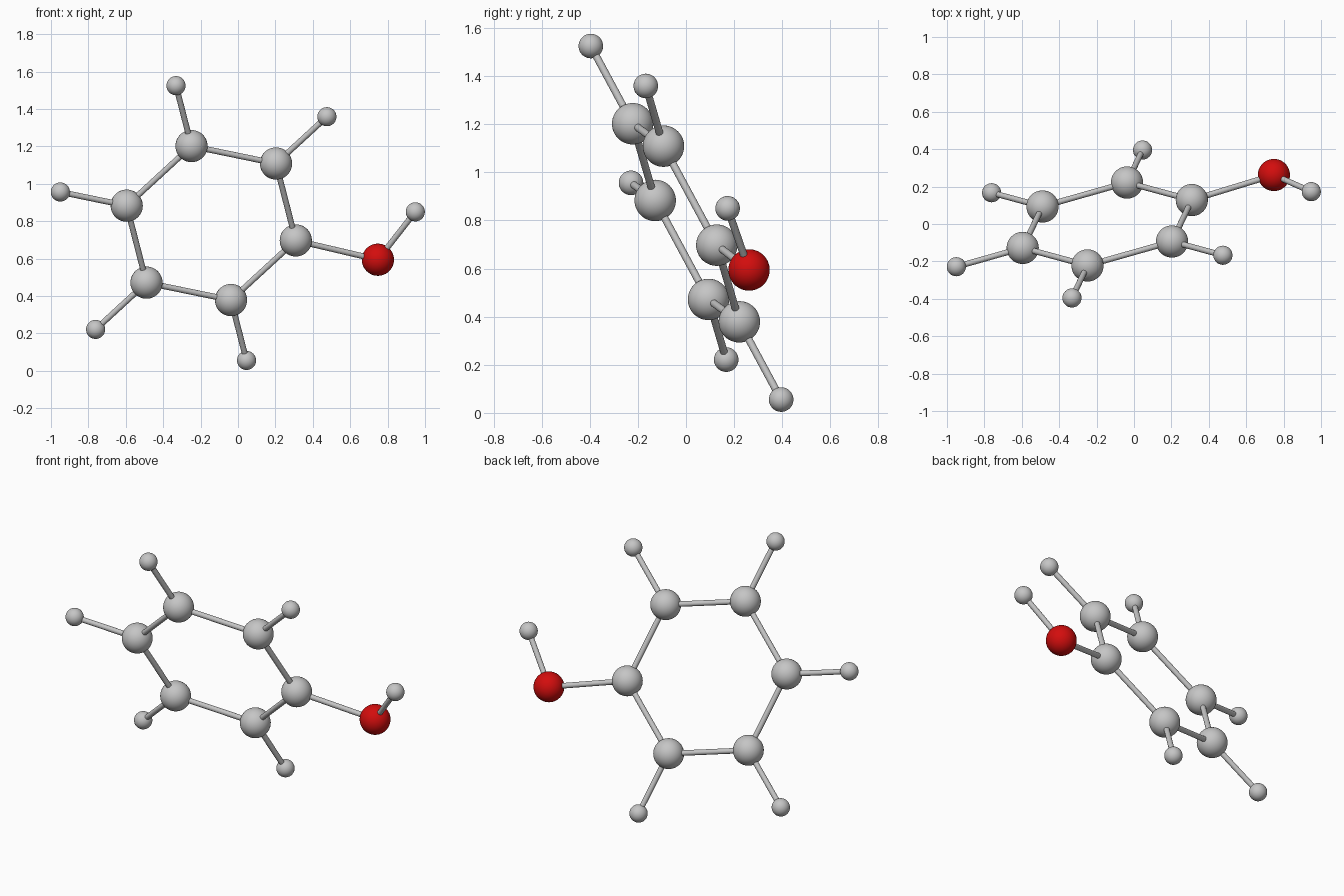
import bpy
from math import cos, sin, pi
from mathutils import Vector

cube = bpy.data.objects.get("Cube")
if cube:
    bpy.data.objects.remove(cube, do_unlink=True)


def make_material(name, rgb):
    mat = bpy.data.materials.new(name)
    mat.use_nodes = True
    mat.diffuse_color = (*rgb, 1)
    mat.node_tree.nodes["Principled BSDF"].inputs["Base Color"].default_value = (*rgb, 1)
    return mat


grey = make_material("light grey", (0.56, 0.56, 0.56))
red = make_material("deep red", (0.65, 0.004, 0.004))

LARGE, SMALL, ROD = 0.086, 0.051, 0.0155


def finish(name, mat):
    obj = bpy.context.object
    obj.name = name
    obj.data.materials.append(mat)
    bpy.ops.object.shade_smooth_by_angle()
    return obj


def ball(name, centre, radius, mat=grey):
    bpy.ops.mesh.primitive_uv_sphere_add(segments=48, ring_count=24, radius=radius, location=centre)
    return finish(name, mat)


def rod(name, start, end):
    span = end - start
    bpy.ops.mesh.primitive_cylinder_add(vertices=24, radius=ROD, depth=span.length,
                                        location=(start + end) / 2)
    obj = finish(name, grey)
    obj.rotation_euler = span.to_track_quat("Z", "Y").to_euler()
    return obj


# Tilted hexagon: centre and two perpendicular in-plane axes
centre = Vector((-0.143, 0, 0.79))
axis_u = Vector((0.452, 0.128, -0.093))
axis_v = Vector((0.139, -0.182, 0.4215))
spokes = [axis_u * cos(k * pi / 3) + axis_v * sin(k * pi / 3) for k in range(6)]
corners = [centre + s for s in spokes]

# Ring balls and the rods joining them
for k, corner in enumerate(corners):
    ball(f"ring_ball_{k}", corner, LARGE)
    rod(f"ring_rod_{k}", corner, corners[(k + 1) % 6])

# Small outer balls on every corner but the first
for k in range(1, 6):
    tip = centre + spokes[k] * 1.785
    ball(f"outer_ball_{k}", tip, SMALL)
    rod(f"outer_rod_{k}", corners[k], tip)

# Red ball on the first corner with a bent end arm
red_spot = Vector((0.748, 0.262, 0.594))
end_spot = Vector((0.948, 0.173, 0.85))
ball("red_ball", red_spot, LARGE, red)
rod("red_rod", corners[0], red_spot)
ball("end_ball", end_spot, SMALL)
rod("end_rod", red_spot, end_spot)
